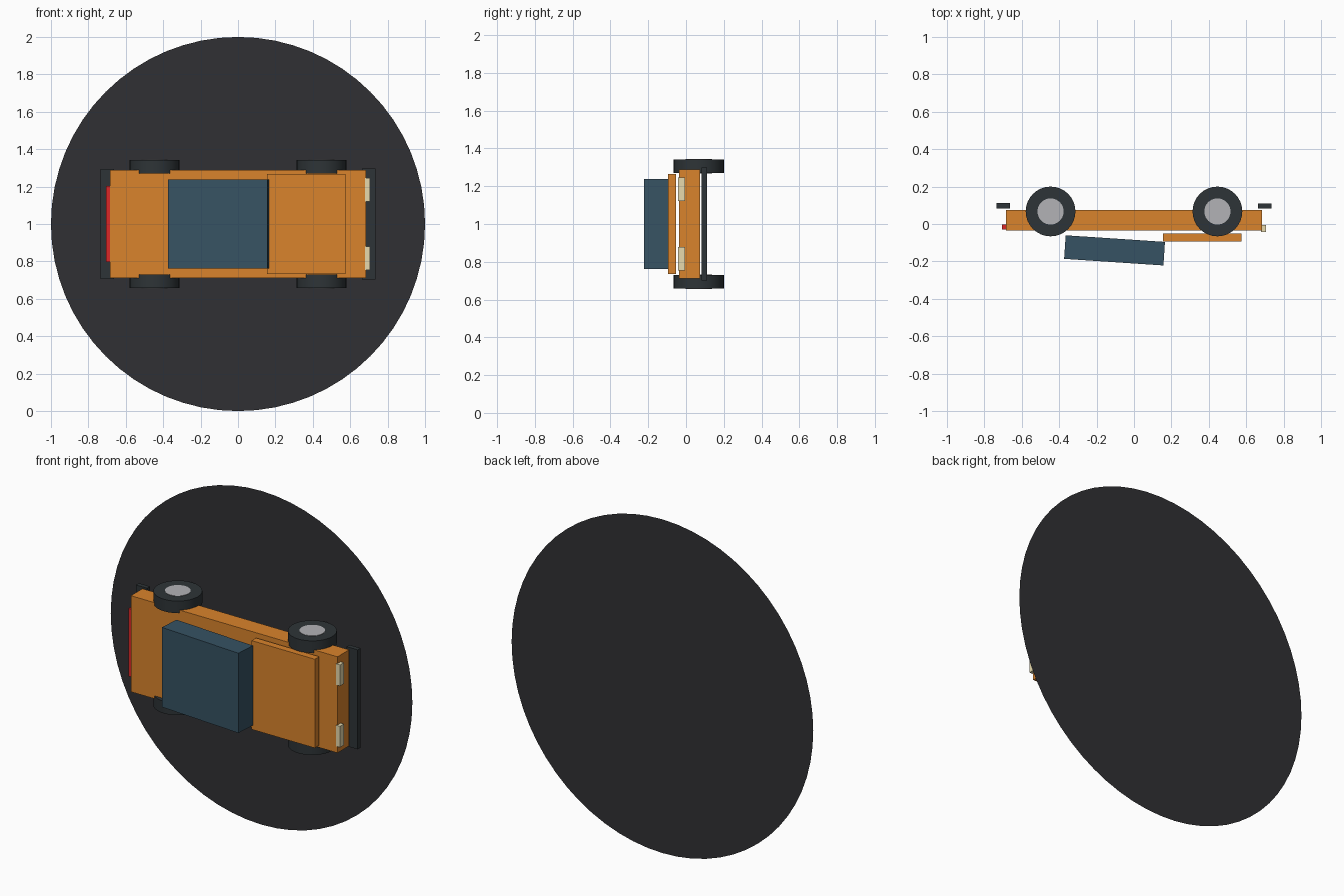
import bpy
from math import radians

if "Cube" in bpy.data.objects:
    bpy.data.objects.remove(bpy.data.objects["Cube"])

# The car hangs in front of an upright disc: its roof points to -y, its nose to +x.
CZ = 1.0


def material(name, rgb):
    m = bpy.data.materials.new(name)
    m.diffuse_color = (*rgb, 1)
    m.use_nodes = True
    m.node_tree.nodes["Principled BSDF"].inputs["Base Color"].default_value = m.diffuse_color
    return m


ORANGE = material("orange_paint", (0.70, 0.23, 0.025))
GLASS = material("blue_glass", (0.037, 0.085, 0.125))
RUBBER = material("dark_rubber", (0.027, 0.034, 0.038))
METAL = material("hub_metal", (0.45, 0.45, 0.47))
LAMP = material("cream_lamp", (0.80, 0.70, 0.42))
RED = material("red_lamp", (0.70, 0.02, 0.02))
ASPHALT = material("dark_disc", (0.030, 0.030, 0.034))


def finish(name, mat):
    ob = bpy.context.object
    ob.name = name
    ob.data.materials.append(mat)
    return ob


def box(name, x, y, z, mat, turn=0):
    """Box from (min, max) ranges; z is measured from the car's centre line."""
    ranges = (x, y, z)
    centre = [(a + b) / 2 for a, b in ranges]
    centre[2] += CZ
    bpy.ops.mesh.primitive_cube_add(size=1, location=centre, rotation=(0, 0, radians(turn)))
    bpy.context.object.scale = [b - a for a, b in ranges]
    bpy.ops.object.transform_apply(location=False, rotation=False, scale=True)
    return finish(name, mat)


def cylinder(name, radius, depth, loc, mat):
    bpy.ops.mesh.primitive_cylinder_add(vertices=32, radius=radius, depth=depth, location=loc)
    bpy.ops.object.shade_smooth_by_angle(angle=radians(30))
    return finish(name, mat)


# Backing disc
bpy.ops.mesh.primitive_circle_add(vertices=64, radius=1, fill_type='NGON',
                                  location=(0, 0.223, CZ), rotation=(radians(90), 0, 0))
finish("ground_disc", ASPHALT)

# Body, hood and tilted cabin
box("body", (-0.685, 0.685), (-0.036, 0.074), (-0.288, 0.288), ORANGE)
box("hood", (0.156, 0.575), (-0.094, -0.052), (-0.266, 0.266), ORANGE)
box("cabin", (-0.370, 0.162), (-0.204, -0.078), (-0.239, 0.239), GLASS, turn=-3.8)

# Bumpers
box("rear_bumper", (-0.736, -0.662), (0.084, 0.112), (-0.293, 0.293), RUBBER)
box("front_bumper", (0.662, 0.736), (0.082, 0.110), (-0.298, 0.298), RUBBER)

# Lamps
box("tail_lamp", (-0.707, -0.680), (-0.029, -0.004), (-0.203, 0.203), RED)
for side, label in ((1, "left"), (-1, "right")):
    box(f"{label}_headlight", (0.678, 0.706), (-0.042, -0.005),
        sorted((side * 0.121, side * 0.247)), LAMP)

    # Wheels with hubs
    for x, end in ((-0.446, "rear"), (0.446, "front")):
        cylinder(f"{end}_{label}_wheel", 0.133, 0.072, (x, 0.067, CZ + side * 0.306), RUBBER)
        cylinder(f"{end}_{label}_hub", 0.070, 0.076, (x, 0.067, CZ + side * 0.306), METAL)
